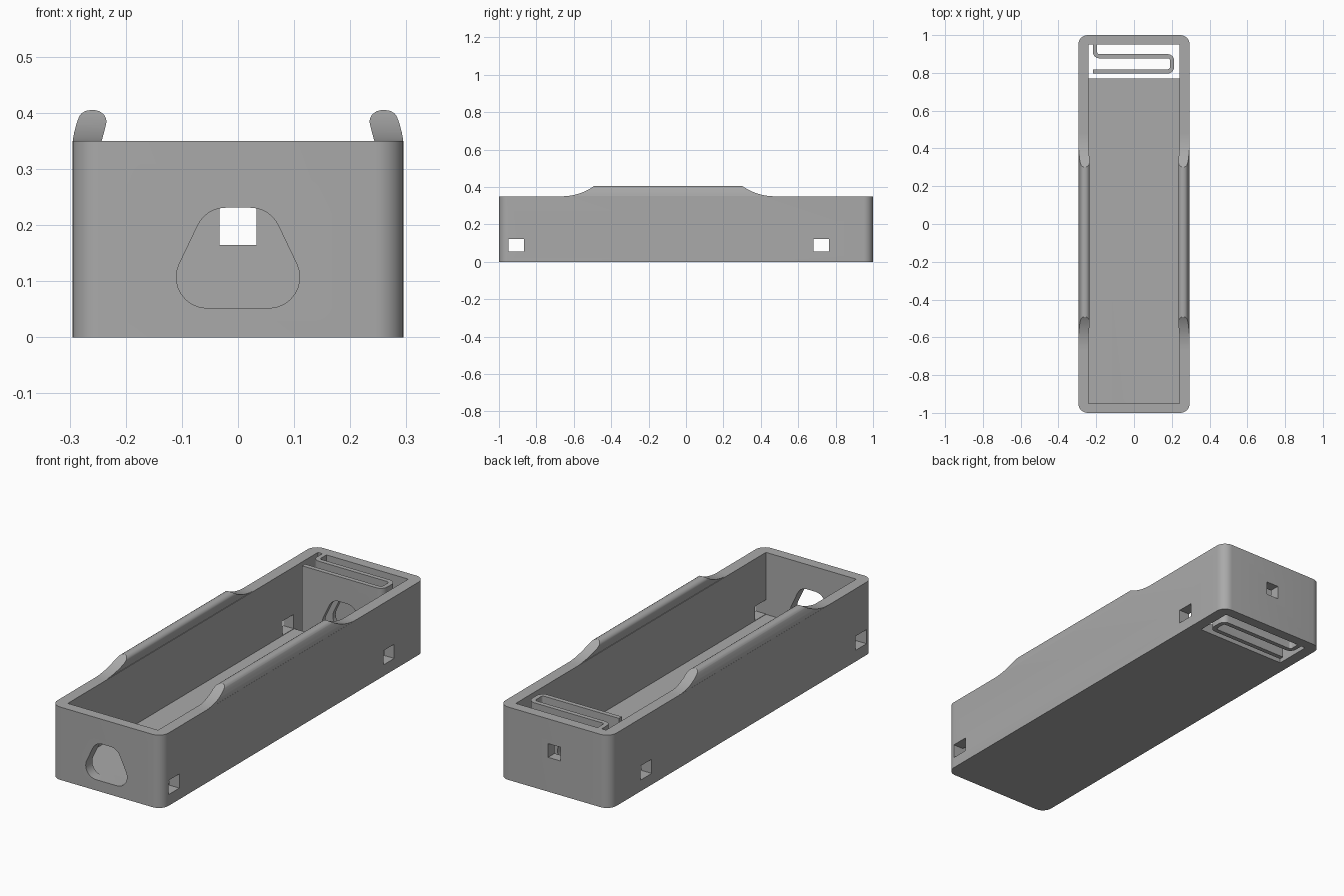
import bpy, bmesh, math
from mathutils import Vector

if "Cube" in bpy.data.objects:
    bpy.data.objects.remove(bpy.data.objects["Cube"])

gray = bpy.data.materials.new("plain gray")
gray.diffuse_color = (0.4, 0.4, 0.4, 1)
gray.use_nodes = True
gray.node_tree.nodes["Principled BSDF"].inputs["Base Color"].default_value = gray.diffuse_color


def prism(name, pts, axis, lo, hi):
    """Extrude a 2D outline along an axis (0 = x, 1 = y, 2 = z)."""
    def place(p, d):
        c = [p[0], p[1]]
        c.insert(axis, d)
        return c
    bm = bmesh.new()
    a = [bm.verts.new(place(p, lo)) for p in pts]
    b = [bm.verts.new(place(p, hi)) for p in pts]
    bm.faces.new(a)
    bm.faces.new(b[::-1])
    n = len(pts)
    for i in range(n):
        bm.faces.new((a[i], b[i], b[(i + 1) % n], a[(i + 1) % n]))
    bmesh.ops.recalc_face_normals(bm, faces=bm.faces[:])
    me = bpy.data.meshes.new(name)
    bm.to_mesh(me)
    bm.free()
    me.materials.append(gray)
    ob = bpy.data.objects.new(name, me)
    bpy.context.collection.objects.link(ob)
    return ob


def rect(a0, b0, a1, b1):
    return [(a0, b0), (a1, b0), (a1, b1), (a0, b1)]


def hull_arcs(circles, n=8):
    """Outline around convex circles (x, y, r, start angle, end angle)."""
    return [(x + r * math.cos(math.radians(s + (e - s) * i / n)),
             y + r * math.sin(math.radians(s + (e - s) * i / n)))
            for x, y, r, s, e in circles for i in range(n + 1)]


def boolean(ob, tool, op):
    m = ob.modifiers.new(op, 'BOOLEAN')
    m.operation, m.object, m.solver = op, tool, 'EXACT'
    bpy.context.view_layer.objects.active = ob
    bpy.ops.object.modifier_apply(modifier=m.name)
    bpy.data.objects.remove(tool)


def smooth(ob):
    bpy.ops.object.select_all(action='DESELECT')
    ob.select_set(True)
    bpy.context.view_layer.objects.active = ob
    bpy.ops.object.shade_smooth_by_angle(angle=math.radians(30))


def ribbon(path, half, radius, n=6):
    """Constant-width strip outline along a path with filleted corners."""
    path = [Vector(p) for p in path]
    line = [path[0]]
    for p, q, r in zip(path, path[1:], path[2:]):
        u, v = (p - q).normalized(), (r - q).normalized()
        c = q + (u + v) * radius
        for i in range(n + 1):
            t = math.pi / 2 * i / n
            line.append(c - v * radius * math.cos(t) - u * radius * math.sin(t))
    line.append(path[-1])
    left, right = [], []
    for i, p in enumerate(line):
        d = (line[min(i + 1, len(line) - 1)] - line[max(i - 1, 0)]).normalized()
        nrm = Vector((-d.y, d.x)) * half
        left.append(p + nrm)
        right.append(p - nrm)
    return left + right[::-1]


H, FLOOR = 0.35, 0.052

# Tray body with rounded vertical corners
R = 0.05
body = prism("tray_body", hull_arcs([
    (0.295 - R, 1 - R, R, 0, 90), (-0.295 + R, 1 - R, R, 90, 180),
    (-0.295 + R, -1 + R, R, 180, 270), (0.295 - R, -1 + R, R, 270, 360)]), 2, 0, H)

# Cavity and open slot in the floor under the spring
boolean(body, prism("cavity", rect(-0.24, -0.95, 0.24, 0.95), 2, FLOOR, 1), 'DIFFERENCE')
boolean(body, prism("slot", rect(-0.24, 0.77, 0.24, 0.95), 2, -0.5, 0.5), 'DIFFERENCE')

# Square strap holes through both sides and one in the back wall
for y0, y1 in ((-0.95, -0.867), (0.682, 0.765)):
    boolean(body, prism("side_hole", rect(y0, FLOOR + 0.002, y1, 0.122), 0, -1, 1), 'DIFFERENCE')
boolean(body, prism("back_hole", rect(-0.033, 0.165, 0.033, 0.231), 1, 0.9, 1.2), 'DIFFERENCE')

# Zigzag spring strip joined to the back wall
spring = prism("spring", ribbon(
    [(-0.206, 0.97), (-0.206, 0.888), (0.201, 0.888), (0.201, 0.808), (-0.217, 0.808)],
    0.011, 0.022), 2, 0, H)

# Rounded triangular opening through the front wall and the spring
tri = hull_arcs([(0.055, 0.107, 0.055, -90, 26), (0.022, 0.176, 0.055, 26, 90),
                 (-0.022, 0.176, 0.055, 90, 154), (-0.055, 0.107, 0.055, 154, 270)])
boolean(body, prism("front_opening", tri, 1, -1.2, -0.9), 'DIFFERENCE')
boolean(spring, prism("spring_opening", tri, 1, 0.78, 0.92), 'DIFFERENCE')
smooth(body)
smooth(spring)

# Side rails: curled lip section trimmed by a side profile with concave ends
lip = [(0.2945, 0.345), (0.2945, 0.351), (0.292, 0.365), (0.288, 0.38), (0.2835, 0.393),
       (0.279, 0.399), (0.272, 0.4035), (0.263, 0.405), (0.255, 0.405), (0.247, 0.403),
       (0.239, 0.397), (0.235, 0.39), (0.2345, 0.383), (0.237, 0.372), (0.243, 0.35),
       (0.243, 0.345)]
theta = 2 * math.atan(0.056 / 0.175)
rad = 0.175 / math.sin(theta)
arc = [(0.175 - rad * math.sin(theta * i / 10), H + rad * (1 - math.cos(theta * i / 10)))
       for i in range(11)]
side = [(0.30 + d, z) for d, z in arc] + [(-0.49 - d, z) for d, z in arc[::-1]]
side = [(0.475, 0.3)] + side + [(-0.665, 0.3)]
for name, s in (("left_rail", -1), ("right_rail", 1)):
    rail = prism(name, [(s * x, z) for x, z in lip], 1, -0.7, 0.5)
    boolean(rail, prism("rail_profile", side, 0, -0.5, 0.5), 'INTERSECT')
    smooth(rail)
